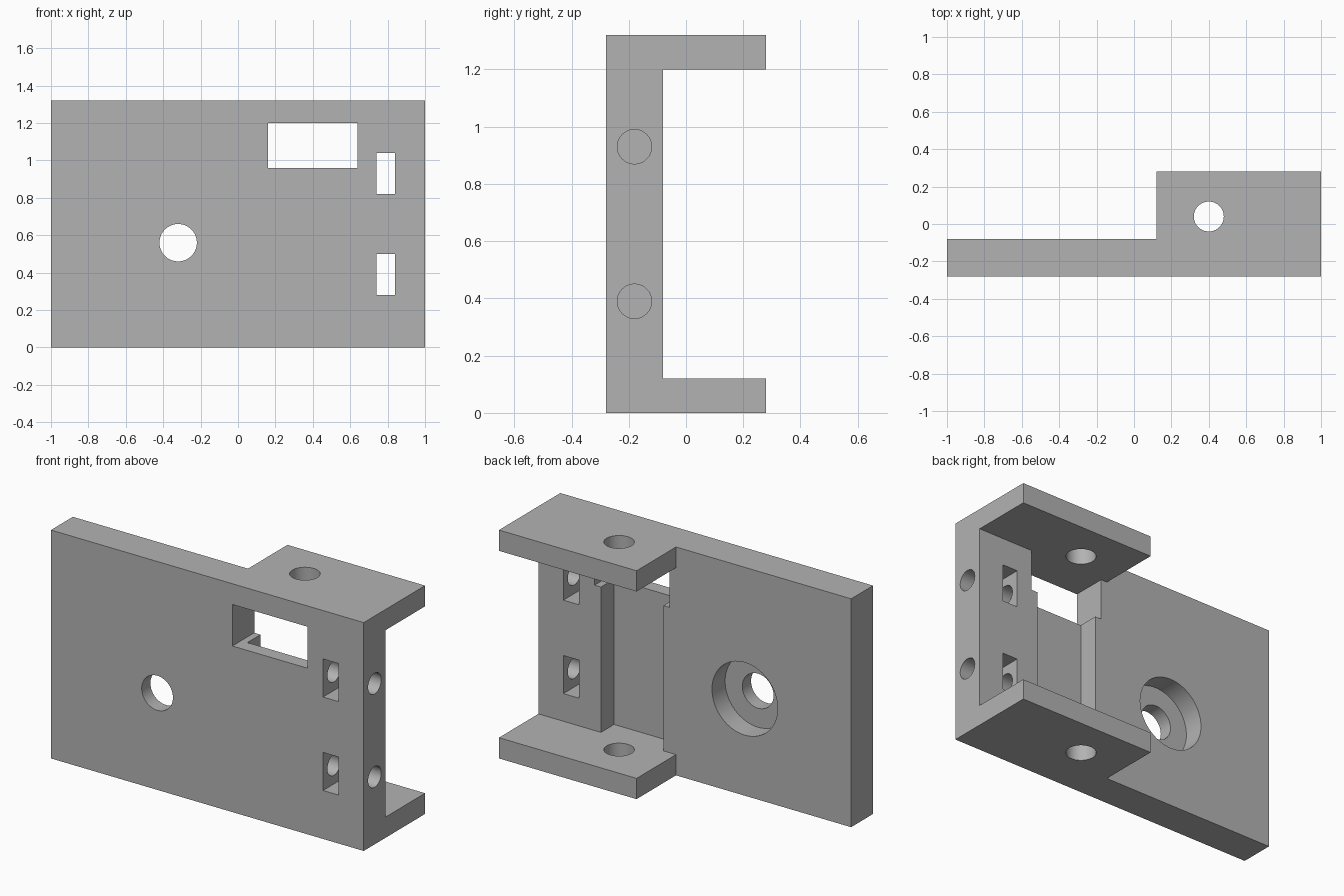
import bpy, math
from mathutils import Vector

cube = bpy.data.objects.get("Cube")
if cube:
    bpy.data.objects.remove(cube, do_unlink=True)

grey = bpy.data.materials.new("plain grey")
grey.use_nodes = True
colour = (0.45, 0.45, 0.45, 1)
grey.diffuse_color = colour
grey.node_tree.nodes["Principled BSDF"].inputs["Base Color"].default_value = colour


def box(name, low, high):
    low, high = Vector(low), Vector(high)
    bpy.ops.mesh.primitive_cube_add(size=1, location=(low + high) / 2)
    ob = bpy.context.object
    ob.name = name
    ob.scale = high - low
    bpy.ops.object.transform_apply(location=True, rotation=True, scale=True)
    ob.data.materials.append(grey)
    return ob


def rod(name, start, end, radius):
    start, end = Vector(start), Vector(end)
    axis = end - start
    bpy.ops.mesh.primitive_cylinder_add(
        vertices=64, radius=radius, depth=axis.length, location=(start + end) / 2,
        rotation=axis.to_track_quat("Z", "Y").to_euler())
    ob = bpy.context.object
    ob.name = name
    bpy.ops.object.transform_apply(location=True, rotation=True, scale=True)
    ob.data.materials.append(grey)
    return ob


def combine(target, tool, operation):
    tool.hide_render = True
    mod = target.modifiers.new(tool.name, "BOOLEAN")
    mod.operation = operation
    mod.solver = "EXACT"
    mod.object = tool
    bpy.ops.object.select_all(action="DESELECT")
    target.select_set(True)
    bpy.context.view_layer.objects.active = target
    bpy.ops.object.modifier_apply(modifier=mod.name)
    bpy.data.objects.remove(tool, do_unlink=True)


FRONT, BACK, HEIGHT, FLANGE = -0.28, -0.08, 1.32, 0.12

# Upright plate
bracket = box("mounting_bracket", (-1, FRONT, 0), (1, BACK, HEIGHT))

# Window through the plate and shallow pocket behind it
cutters = [
    box("window", (0.16, -0.5, 0.96), (0.64, 0.2, HEIGHT - FLANGE)),
    box("pocket", (0.2, BACK - 0.12, FLANGE), (0.6, 0.2, 1.05)),
    # Large hole with a counterbore at the back
    rod("bolt_hole", (-0.32, -0.5, 0.56), (-0.32, 0.2, 0.56), 0.1),
    rod("counterbore", (-0.32, BACK - 0.12, 0.56), (-0.32, 0.2, 0.56), 0.21),
]
# Nut slots crossed by blind screw holes from the end
for z in (0.39, 0.93):
    cutters.append(box("nut_slot", (0.74, -0.5, z - 0.11), (0.84, 0.2, z + 0.11)))
    cutters.append(rod("screw_hole", (0.66, -0.18, z), (1.2, -0.18, z), 0.06))
for cutter in cutters:
    combine(bracket, cutter, "DIFFERENCE")

# Bottom and top flanges with a shared pivot hole
for name, z in (("bottom_flange", 0), ("top_flange", HEIGHT - FLANGE)):
    flange = box(name, (0.12, BACK, z), (1, 0.28, z + FLANGE))
    hole = rod("pivot_hole", (0.4, 0.04, z - 0.1), (0.4, 0.04, z + FLANGE + 0.1), 0.08)
    combine(flange, hole, "DIFFERENCE")
    combine(bracket, flange, "UNION")

# Smooth hole walls, sharp edges elsewhere
bpy.ops.object.select_all(action="DESELECT")
bracket.select_set(True)
bpy.context.view_layer.objects.active = bracket
bpy.ops.object.shade_smooth_by_angle(angle=math.radians(30))
